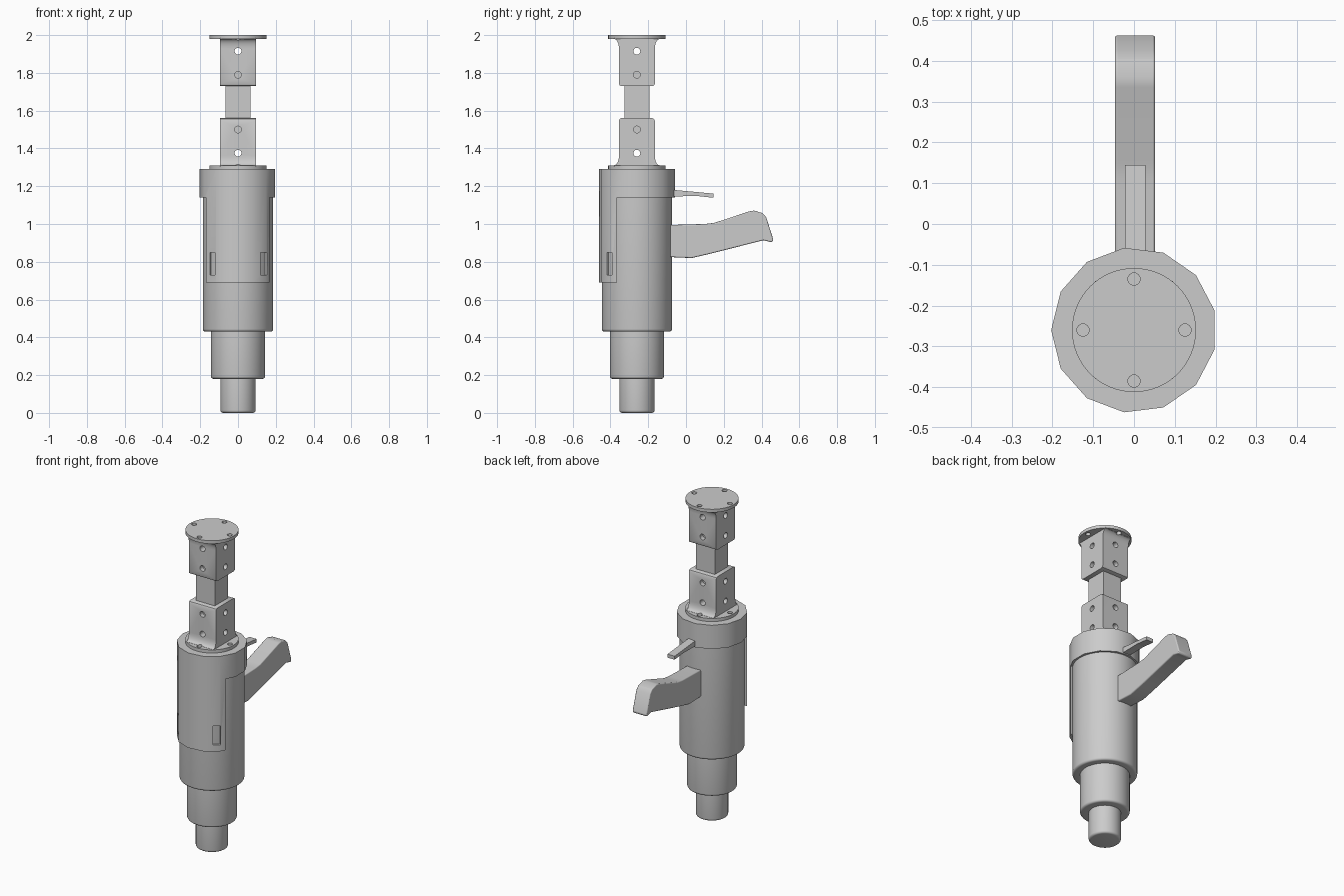
import bpy, bmesh, math
from mathutils import Matrix, Vector

AXIS = -0.26  # y of the upright axis

if "Cube" in bpy.data.objects:
    bpy.data.objects.remove(bpy.data.objects["Cube"])

grey = bpy.data.materials.new("plain_grey")
grey.use_nodes = True
colour = (0.6, 0.6, 0.6, 1)
grey.diffuse_color = colour
grey.node_tree.nodes["Principled BSDF"].inputs["Base Color"].default_value = colour


def finish(name, bm):
    bmesh.ops.recalc_face_normals(bm, faces=bm.faces)
    mesh = bpy.data.meshes.new(name)
    bm.to_mesh(mesh)
    bm.free()
    mesh.materials.append(grey)
    obj = bpy.data.objects.new(name, mesh)
    bpy.context.collection.objects.link(obj)
    return obj


def activate(obj):
    bpy.ops.object.select_all(action='DESELECT')
    obj.select_set(True)
    bpy.context.view_layer.objects.active = obj


def smooth(obj, angle=30):
    activate(obj)
    bpy.ops.object.shade_smooth_by_angle(angle=math.radians(angle))


def extrude(name, profile, x0, x1):
    """Extrude a (y, z) outline from x0 to x1."""
    bm = bmesh.new()
    face = bm.faces.new([bm.verts.new((x0, y, z)) for y, z in profile])
    new = bmesh.ops.extrude_face_region(bm, geom=[face])["geom"]
    bmesh.ops.translate(bm, vec=(x1 - x0, 0, 0),
                        verts=[v for v in new if isinstance(v, bmesh.types.BMVert)])
    return finish(name, bm)


def cylinder(name, centre, radius, depth, sides=24, rotation=None):
    bm = bmesh.new()
    matrix = Matrix.Translation(centre) @ (rotation or Matrix())
    bmesh.ops.create_cone(bm, cap_ends=True, segments=sides, radius1=radius,
                          radius2=radius, depth=depth, matrix=matrix)
    return finish(name, bm)


def box(name, centre, size, angle=0):
    bm = bmesh.new()
    bmesh.ops.create_cube(bm, size=1, matrix=Matrix.Translation(centre)
                          @ Matrix.Rotation(angle, 4, 'Z')
                          @ Matrix.Diagonal((*size, 1)))
    return finish(name, bm)


def cut(obj, cutters):
    for cutter in cutters:
        cutter.hide_render = True
        activate(obj)
        mod = obj.modifiers.new("cut", 'BOOLEAN')
        mod.operation = 'DIFFERENCE'
        mod.solver = 'EXACT'
        mod.object = cutter
        bpy.ops.object.modifier_apply(modifier=mod.name)
        bpy.data.objects.remove(cutter)


def bevel(obj, width, segments=3):
    mod = obj.modifiers.new("bevel", 'BEVEL')
    mod.width = width
    mod.segments = segments
    mod.limit_method = 'ANGLE'
    mod.angle_limit = math.radians(35)


# Stepped round body with rounded lower rims
def stepped_body(steps, top, rim=0.014, sides=64):
    points = [(0, steps[0][1])]
    for i, (radius, low) in enumerate(steps):
        for k in range(5):
            a = k * math.pi / 8
            points.append((radius - rim + rim * math.sin(a), low + rim - rim * math.cos(a)))
        high = steps[i + 1][1] if i + 1 < len(steps) else top
        points.append((radius, high))
    points.append((0, top))
    bm = bmesh.new()
    verts = [bm.verts.new((r, 0, z)) for r, z in points]
    edges = [bm.edges.new(pair) for pair in zip(verts, verts[1:])]
    bmesh.ops.spin(bm, geom=verts + edges, cent=(0, 0, 0), axis=(0, 0, 1),
                   angle=math.tau, steps=sides)
    bmesh.ops.remove_doubles(bm, verts=bm.verts, dist=0.0001)
    bmesh.ops.translate(bm, vec=(0, AXIS, 0), verts=bm.verts)
    return finish("stepped_body", bm)


smooth(stepped_body([(0.093, 0), (0.143, 0.18), (0.186, 0.43)], 1.28))

# Thirteen-sided collar that hangs down as a front panel
collar = cylinder("collar_and_front_panel", (0, AXIS, 0.99), 0.203, 0.6, 13,
                  Matrix.Rotation(math.pi / 2, 4, 'Z'))
first = collar.data.vertices[0].co
turn = math.pi - math.atan2(first.y - AXIS, first.x)
pivot = Matrix.Translation((0, AXIS, 0))
collar.data.transform(pivot @ Matrix.Rotation(turn, 4, 'Z') @ pivot.inverted())
cutters = [box("back_cutter", (0, 0.635, 0.64), (3, 2, 1))]
for side in (-1, 1):
    a = -math.pi / 2 + side * math.radians(43)
    cutters.append(box("slot_cutter", (0.205 * math.cos(a), AXIS + 0.205 * math.sin(a), 0.79),
                       (0.05, 0.043, 0.12), a))
cut(collar, cutters)
smooth(collar)


# Flanged square sockets: the upper one is the lower one flipped over
def socket(name, flip):
    def level(z):
        return 3.29 - z if flip else z

    half, end, fillet, foot = 0.095, 1.56, 0.05, 0.12
    right = [(foot, 1.305), (foot, 1.311)]
    for k in range(1, 7):
        a = k * math.pi / 12
        right.append((foot - (foot - half) * math.sin(a),
                      1.311 + fillet * (1 - math.cos(a))))
    right += [(half, end - 0.012), (half - 0.004, end - 0.004), (half - 0.012, end)]
    outline = right + [(-y, z) for y, z in reversed(right)]
    block = extrude(name + "_socket", [(AXIS + y, level(z)) for y, z in outline], -half, half)
    drills = []
    for z in (1.375, 1.5):
        for axis in 'XY':
            drills.append(cylinder("drill", (0, AXIS, level(z)), 0.018, 0.5, 24,
                                   Matrix.Rotation(math.pi / 2, 4, axis)))
    flange = cylinder(name + "_flange", (0, AXIS, level(1.3)), 0.152, 0.02, 64)
    for k in range(4):
        a = k * math.pi / 2
        spot = Vector((0.125 * math.cos(a), AXIS + 0.125 * math.sin(a), level(1.3)))
        cut(flange, [cylinder("drill", spot, 0.015, 0.2)])
        drills.append(cylinder("drill", spot, 0.015, 0.2))
    cut(block, drills)
    smooth(block)
    smooth(flange)


socket("lower", False)
socket("upper", True)

# Square post joining the sockets
box("square_post", (0, AXIS, 1.645), (0.132, 0.132, 0.4))

# Bent grip at the back
grip = extrude("rear_grip", [
    (-0.15, 0.83), (-0.05, 0.823), (0.03, 0.82), (0.13, 0.843), (0.41, 0.914),
    (0.455, 0.903), (0.463, 0.915), (0.425, 1.035), (0.405, 1.058), (0.36, 1.071),
    (0.335, 1.067), (0.15, 1.006), (0.1, 1.0), (-0.15, 0.993)], -0.047, 0.052)
bevel(grip, 0.006)
smooth(grip)

# Small lever above the grip
extrude("rear_lever", [(-0.15, 1.145), (0.06, 1.148), (0.145, 1.139),
                       (0.145, 1.161), (-0.15, 1.188)], -0.022, 0.028)
